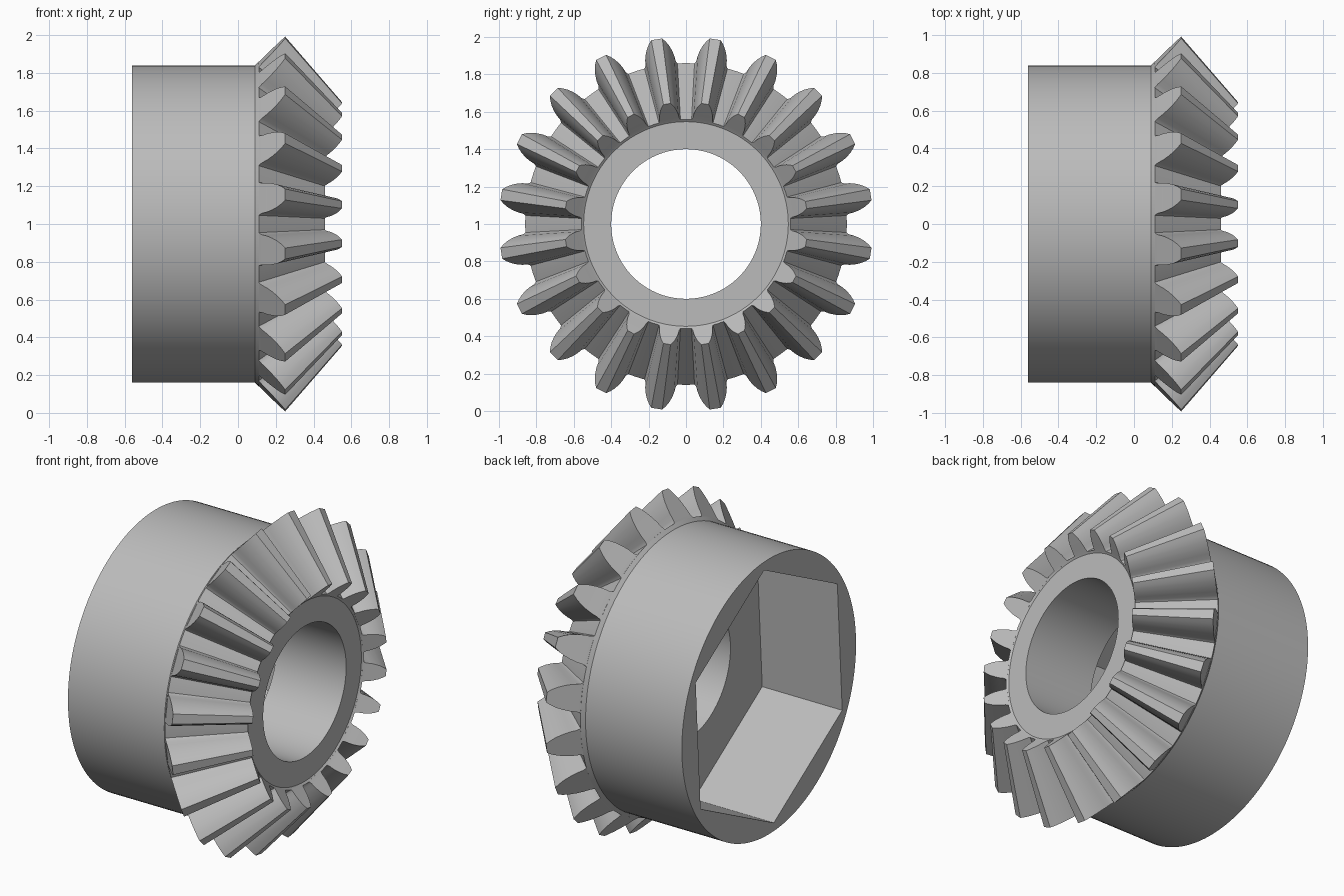
import bpy
import bmesh
from math import sin, cos, radians, pi

if "Cube" in bpy.data.objects:
    bpy.data.objects.remove(bpy.data.objects["Cube"], do_unlink=True)

TEETH = 20
SEGMENTS = 120
APEX = 1.11            # where the pitch cone meets the axis
INNER = 0.65           # size of a tooth's small end against its large end
ROOT = (0.11, 0.86)    # large end of the root cone, as x and radius
TIP = (0.25, 1.0)
HEX_TURN = radians(-3.4)
HEX_RADIUS = 0.79

steel = bpy.data.materials.new("grey_steel")
steel.use_nodes = True
grey = (0.5, 0.5, 0.5, 1)
steel.diffuse_color = grey
steel.node_tree.nodes["Principled BSDF"].inputs["Base Color"].default_value = grey


def point(x, radius, angle):
    """Point around the gear axis, with angle zero pointing up."""
    return (x, radius * sin(angle), 1 + radius * cos(angle))


def finish(bm, name):
    bmesh.ops.recalc_face_normals(bm, faces=bm.faces)
    mesh = bpy.data.meshes.new(name)
    bm.to_mesh(mesh)
    bm.free()
    mesh.materials.append(steel)
    obj = bpy.data.objects.new(name, mesh)
    bpy.context.collection.objects.link(obj)
    bpy.ops.object.select_all(action='DESELECT')
    obj.select_set(True)
    bpy.context.view_layer.objects.active = obj
    bpy.ops.object.shade_smooth_by_angle(angle=radians(25))
    return obj


def hexagon(step):
    """Radius of the hexagon at a step round the ring."""
    across = (2 * pi * step / SEGMENTS) % (pi / 3) - pi / 6
    return HEX_RADIUS * cos(pi / 6) / cos(across)


# Hub: outside wall, root cone, front ring, round bore and hexagonal socket
root_small = (APEX - (APEX - ROOT[0]) * INNER, ROOT[1] * INNER)
outline = [(-0.56, 0.84), (0.09, 0.84), ROOT, root_small,
           (0.45, 0.547), (0.45, 0.4), (-0.02, 0.4),
           (-0.02, None), (-0.56, None)]
bm = bmesh.new()
rings = []
for x, radius in outline:
    rings.append([bm.verts.new(point(x, radius or hexagon(i),
                                     2 * pi * i / SEGMENTS - HEX_TURN))
                  for i in range(SEGMENTS)])
for a, b in zip(rings, rings[1:] + rings[:1]):
    for i in range(SEGMENTS):
        j = (i + 1) % SEGMENTS
        bm.faces.new((a[i], a[j], b[j], b[i]))
finish(bm, "hub_with_hex_socket")

# Tooth section: height from root to tip, and half width in degrees
section = [(-0.04, 6.3), (0.03, 5.7), (0.12, 5.3), (0.3, 5.0), (0.5, 4.4),
           (0.7, 3.6), (0.86, 2.7), (1, 1.7)]


def tooth_end(bm, centre, scale):
    """Pairs of points up one end of a tooth, shrunk towards the apex."""
    pairs = []
    for height, half in section:
        x = ROOT[0] + (TIP[0] - ROOT[0]) * height
        radius = ROOT[1] + (TIP[1] - ROOT[1]) * height
        pairs.append([bm.verts.new(point(APEX - (APEX - x) * scale,
                                         radius * scale,
                                         centre + side * radians(half)))
                      for side in (-1, 1)])
    return pairs


# Ring of straight bevel teeth
bm = bmesh.new()
for n in range(TEETH):
    centre = 2 * pi * (n + 0.5) / TEETH
    large = tooth_end(bm, centre, 1)
    small = tooth_end(bm, centre, INNER)
    for k in range(len(section) - 1):
        for end in (large, small):
            bm.faces.new((end[k][0], end[k][1], end[k + 1][1], end[k + 1][0]))
        for s in (0, 1):
            bm.faces.new((large[k][s], large[k + 1][s],
                          small[k + 1][s], small[k][s]))
    for k in (0, -1):
        bm.faces.new((large[k][0], large[k][1], small[k][1], small[k][0]))
finish(bm, "bevel_teeth")
